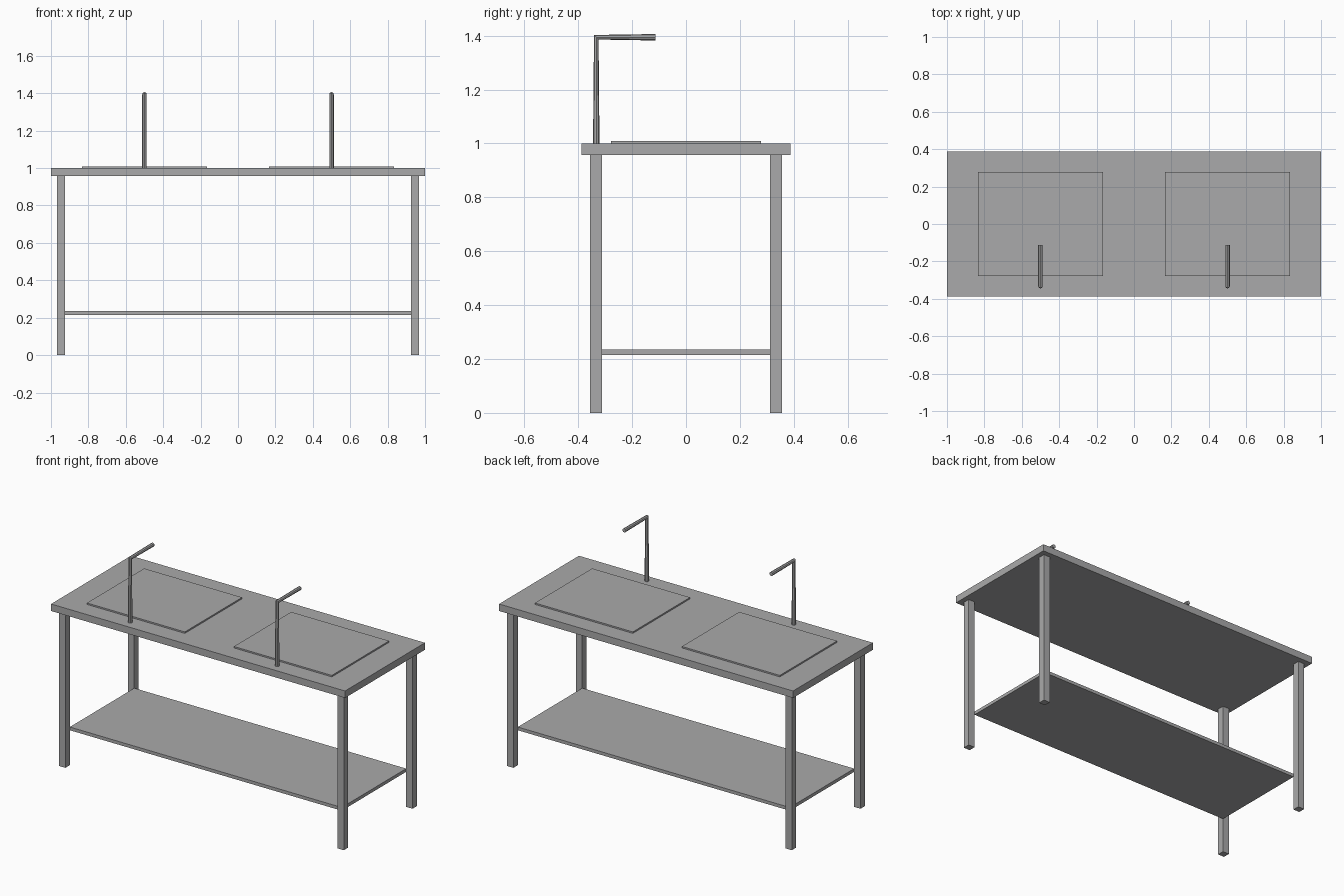
import bpy

cube = bpy.data.objects.get("Cube")
if cube:
    bpy.data.objects.remove(cube, do_unlink=True)

steel = bpy.data.materials.new("brushed steel grey")
steel.use_nodes = True
grey = (0.4, 0.4, 0.405, 1)
steel.diffuse_color = grey
steel.node_tree.nodes["Principled BSDF"].inputs["Base Color"].default_value = grey


def box(name, low, high):
    """Axis-aligned box between two corners."""
    centre = [(a + b) / 2 for a, b in zip(low, high)]
    bpy.ops.mesh.primitive_cube_add(size=1, location=centre)
    ob = bpy.context.object
    ob.name = name
    ob.scale = [b - a for a, b in zip(low, high)]
    bpy.ops.object.transform_apply(location=False, rotation=False, scale=True)
    ob.data.materials.append(steel)
    return ob


def tap(name, x):
    """Bent tube: upright post and horizontal spout."""
    curve = bpy.data.curves.new(name, "CURVE")
    curve.dimensions = "3D"
    curve.bevel_depth = 0.012
    curve.bevel_resolution = 2
    curve.use_fill_caps = True
    spline = curve.splines.new("POLY")
    spline.points.add(2)
    path = [(-0.333, 1.0), (-0.333, 1.394), (-0.113, 1.394)]
    for point, (y, z) in zip(spline.points, path):
        point.co = (x, y, z, 1)
    ob = bpy.data.objects.new(name, curve)
    bpy.context.collection.objects.link(ob)
    # Turn the tube into a faceted mesh
    bpy.ops.object.select_all(action="DESELECT")
    ob.select_set(True)
    bpy.context.view_layer.objects.active = ob
    bpy.ops.object.convert(target="MESH")
    ob = bpy.context.object
    ob.data.shade_flat()
    ob.data.materials.clear()
    ob.data.materials.append(steel)


# Worktop and lower shelf
box("worktop", (-1, -0.388, 0.957), (1, 0.388, 1.0))
box("shelf", (-0.925, -0.313, 0.215), (0.925, 0.313, 0.235))

# Legs, sink covers and taps on each side
for side, s in (("left", 1), ("right", -1)):
    for end, e in (("front", -1), ("back", 1)):
        x, y = s * 0.947, e * 0.334
        h = 0.0215
        box(f"{end}_{side}_leg", (x - h, y - h, 0), (x + h, y + h, 0.957))
    x = s * 0.5
    box(f"{side}_sink_cover", (x - 0.333, -0.278, 1.0), (x + 0.333, 0.278, 1.009))
    tap(f"{side}_tap", x)
